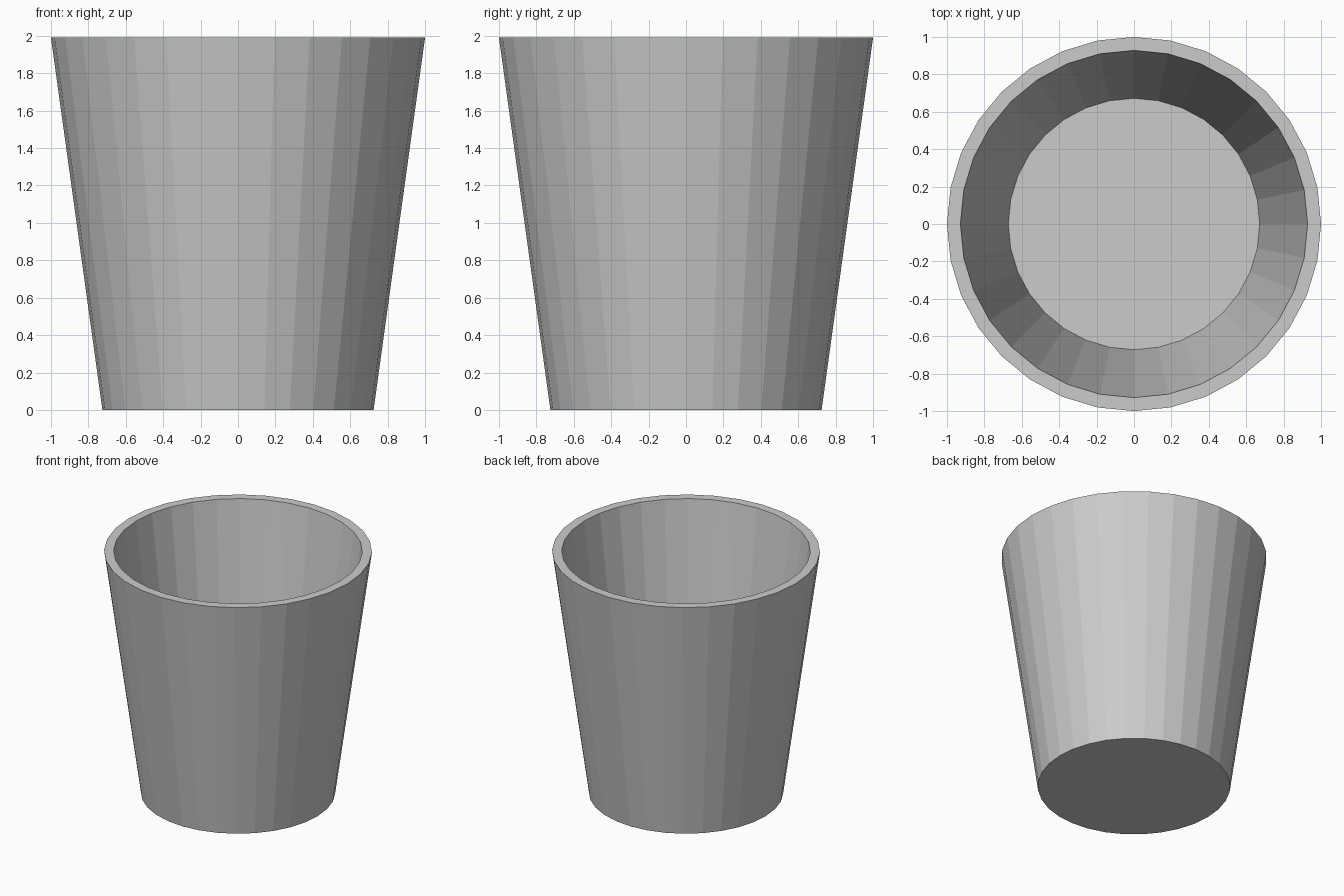
import bpy, bmesh
from math import sin, cos, tau

if "Cube" in bpy.data.objects:
    bpy.data.objects.remove(bpy.data.objects["Cube"])

SIDES = 32
HEIGHT = 1.99

# Profile from outer base edge, up over the rim and down to the inner floor
PROFILE = [(0.725, 0), (1.0, HEIGHT), (0.928, HEIGHT), (0.672, 0.07)]


def ring(bm, radius, z):
    return [bm.verts.new((radius * cos(tau * i / SIDES),
                          radius * sin(tau * i / SIDES), z))
            for i in range(SIDES)]


bm = bmesh.new()
rings = [ring(bm, r, z) for r, z in PROFILE]

# Outer wall, rim and inner wall
for a, b in zip(rings, rings[1:]):
    for i in range(SIDES):
        j = (i + 1) % SIDES
        bm.faces.new((a[i], a[j], b[j], b[i]))

# Underside and inner floor
bm.faces.new(rings[0][::-1])
bm.faces.new(rings[-1])
bmesh.ops.recalc_face_normals(bm, faces=bm.faces)

mesh = bpy.data.meshes.new("tapered_cup")
bm.to_mesh(mesh)
bm.free()
bpy.context.collection.objects.link(bpy.data.objects.new("tapered_cup", mesh))
